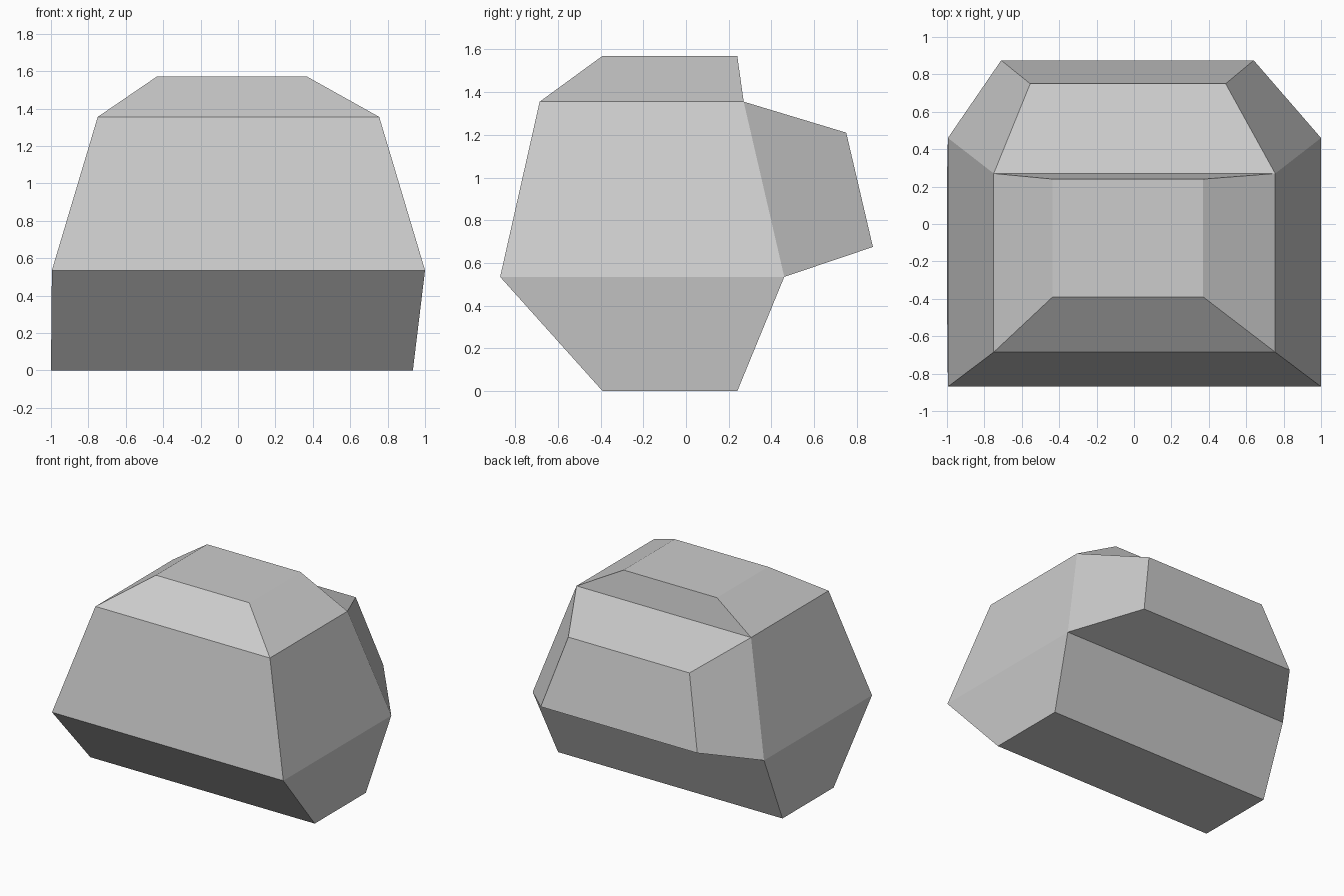
import bpy
import bmesh

cube = bpy.data.objects.get("Cube")
if cube:
    bpy.data.objects.remove(cube, do_unlink=True)

# Stone colour
grey = bpy.data.materials.new("stone_grey")
grey.use_nodes = True
colour = (0.604, 0.604, 0.604, 1)
grey.diffuse_color = colour
grey.node_tree.nodes["Principled BSDF"].inputs["Base Color"].default_value = colour

bm = bmesh.new()


def ring(x0, x1, y0, y1, z):
    """Horizontal rectangle: front left, front right, back right, back left."""
    return [bm.verts.new(c) for c in
            ((x0, y0, z), (x1, y0, z), (x1, y1, z), (x0, y1, z))]


def bridge(a, b, skip=()):
    """Join two four-sided rings with quads."""
    for i in range(4):
        if i not in skip:
            j = (i + 1) % 4
            bm.faces.new((a[i], a[j], b[j], b[i]))


# Stacked body, widest low down
base = ring(-1.0, 0.935, -0.39, 0.24, 0)
waist = ring(-0.995, 1.0, -0.87, 0.46, 0.535)
shoulder = ring(-0.75, 0.755, -0.685, 0.27, 1.355)
crown = ring(-0.435, 0.37, -0.39, 0.24, 1.57)
bridge(base, waist)
bridge(waist, shoulder, skip=(2,))
bridge(shoulder, crown)
bm.faces.new(base[::-1])
bm.faces.new(crown)

# Tapered bulge growing out of the open back side
opening = [waist[2], waist[3], shoulder[3], shoulder[2]]
bulge = [bm.verts.new(c) for c in
         ((0.64, 0.875, 0.675), (-0.71, 0.875, 0.675),
          (-0.555, 0.75, 1.21), (0.49, 0.75, 1.21))]
bridge(opening, bulge)
bm.faces.new(bulge)

bmesh.ops.recalc_face_normals(bm, faces=bm.faces[:])
mesh = bpy.data.meshes.new("rock")
bm.to_mesh(mesh)
bm.free()
mesh.materials.append(grey)
rock = bpy.data.objects.new("rock", mesh)
bpy.context.collection.objects.link(rock)
